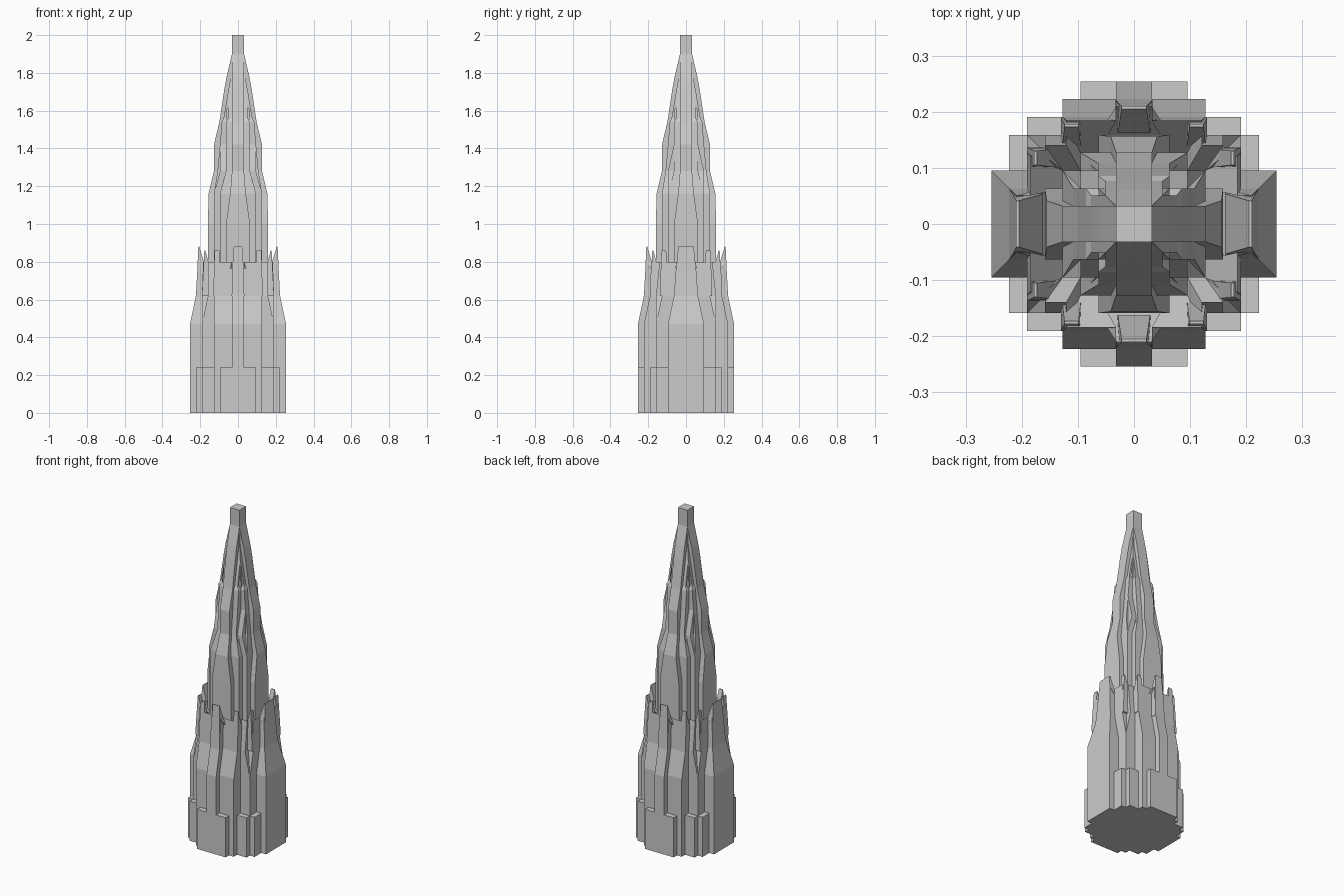
import bpy, bmesh

cube = bpy.data.objects.get("Cube")
if cube:
    bpy.data.objects.remove(cube)

U = 0.0318  # width of one step of the stair-shaped outline

stone = bpy.data.materials.new("pale_grey_stone")
stone.use_nodes = True
stone.diffuse_color = (0.6, 0.6, 0.6, 1)
stone.node_tree.nodes["Principled BSDF"].inputs["Base Color"].default_value = (0.6, 0.6, 0.6, 1)


def outline(steps):
    """Full stair-shaped ring from the outer corners of one quadrant."""
    quad = []
    for i, (x, y) in enumerate(steps):
        if i:
            quad.append((x, steps[i - 1][1]))
        quad.append((x, y))
    half = quad + [(-x, y) for x, y in reversed(quad)]
    return half + [(-x, -y) for x, y in half]


def loft(name, rings):
    """Join rings of (z, points) with side faces and cap both ends."""
    bm = bmesh.new()
    loops = [[bm.verts.new((x * U, y * U, z)) for x, y in pts] for z, pts in rings]
    for low, high in zip(loops, loops[1:]):
        n = len(low)
        for i in range(n):
            j = (i + 1) % n
            bm.faces.new((low[i], low[j], high[j], high[i]))
    bm.faces.new(loops[0][::-1])
    bm.faces.new(loops[-1])
    bmesh.ops.remove_doubles(bm, verts=bm.verts, dist=0.0002)
    bmesh.ops.dissolve_degenerate(bm, edges=bm.edges, dist=0.0002)
    bmesh.ops.recalc_face_normals(bm, faces=bm.faces)
    mesh = bpy.data.meshes.new(name)
    bm.to_mesh(mesh)
    bm.free()
    mesh.materials.append(stone)
    obj = bpy.data.objects.new(name, mesh)
    bpy.context.collection.objects.link(obj)
    return obj


# Outer corners shared by several heights
foot = [(8, 3), (7, 5), (6, 6), (4, 7), (3, 8)]
wall = [(8, 3), (6, 5), (6, 5), (4, 7), (1, 8)]
shaft = [(5, 2), (4, 3), (4, 3), (3, 4), (2, 5)]
neck = [(4, 1), (3, 2), (3, 2), (2, 3), (1, 4)]
tip = [(1, 1)] * 5

# Tower: foot, tapering wall, hollow rim, stepped spire
levels = [
    (0, foot), (0.24, foot), (0.24, wall), (0.47, wall),
    (0.62, [(7, 2), (6, 4), (5, 5), (4, 6), (1, 7)]),
    (0.80, [(6.6, 1.6), (5.8, 3.8), (5, 4.4), (3.8, 5.8), (1, 6.6)]),
    (0.72, shaft), (1.0, shaft),
    (1.16, [(4.9, 1.3), (4, 3), (4, 3), (3, 4), (1.3, 4.9)]),
    (1.28, [(4, 1), (3.4, 2), (3, 3), (2, 3.4), (1, 4)]),
    (1.42, neck),
    (1.54, [(3.1, 1), (2.7, 2), (2, 2), (2, 2.7), (1, 3.1)]),
    (1.56, [(3, 1), (2.4, 1.6), (2, 2), (1.6, 2.4), (1, 3)]),
    (1.71, [(2.3, 1), (1.6, 1.6), (1.6, 1.6), (1.6, 1.6), (1, 2.3)]),
    (1.78, [(1.9, 1), (1.2, 1.2), (1.2, 1.2), (1.2, 1.2), (1, 1.9)]),
    (1.9, tip), (2.0, tip),
]
loft("tower", [(z, outline(s)) for z, s in levels])


def tab(name, x, y, half, along_x, depth, top):
    """Crown tab: upright outside, sloping down on the inside."""
    def ring(width, inner, outer):
        if along_x:
            s = 1 if x > 0 else -1
            a, b = x - s * inner, x + s * outer
            return [(a, y - width), (b, y - width), (b, y + width), (a, y + width)]
        s = 1 if y > 0 else -1
        a, b = y - s * inner, y + s * outer
        return [(x - width, a), (x - width, b), (x + width, b), (x + width, a)]
    loft(name, [(0.62, ring(half * 1.5, depth, 0.4)),
                (0.74, ring(half * 1.3, depth, 0.2)),
                (top, ring(half, 0.15, 0.0))])


# Crown tabs on the four sides and the eight diagonal corners
for s, word in ((1, "left"), (-1, "right")):
    tab(word + "_crown_tab", 6.6 * s, 0, 1.3, True, 1.5, 0.88)
    for t, end in ((1, "back"), (-1, "front")):
        tab(f"{end}_{word}_outer_crown_tab", 5.6 * s, 3.7 * t, 0.4, True, 1.2, 0.86)
        tab(f"{end}_{word}_inner_crown_tab", 3.5 * s, 5.6 * t, 0.4, False, 1.2, 0.86)
for t, end in ((1, "back"), (-1, "front")):
    tab(end + "_crown_tab", 0, 6.6 * t, 0.7, False, 1.5, 0.88)
    # Small pinnacles on the shaft corners
    for s, word in ((1, "left"), (-1, "right")):
        for i, (px, py) in enumerate(((3.4, 2.4), (2.4, 3.4))):
            x, y = px * s, py * t
            square = [(x - .5, y - .5), (x + .5, y - .5), (x + .5, y + .5), (x - .5, y + .5)]
            peak = [(x * .8 + (a - x) * .1, y * .8 + (b - y) * .1) for a, b in square]
            loft(f"{end}_{word}_pinnacle_{i + 1}", [(1.1, square), (1.16, square), (1.3, peak)])
